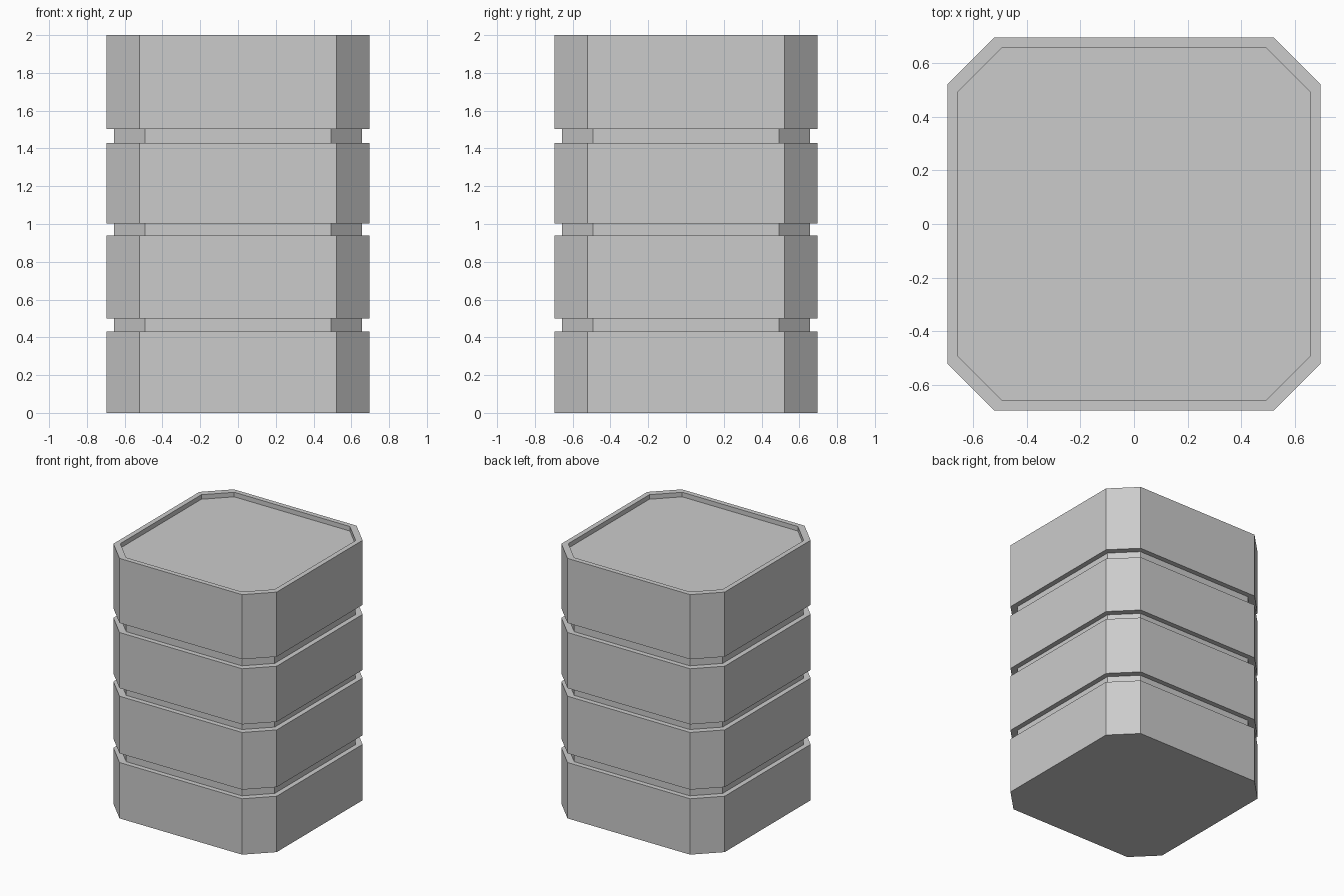
import bpy, bmesh

if "Cube" in bpy.data.objects:
    bpy.data.objects.remove(bpy.data.objects["Cube"])

OUTER = (0.695, 0.522)   # half width, half length of the flat side
INNER = (0.657, 0.492)


def octagon(size, z):
    a, b = size
    return [(x, y, z) for x, y in ((b, -a), (a, -b), (a, b), (b, a),
                                   (-b, a), (-a, b), (-a, -b), (-b, -a))]


def stacked_rings(name, profile):
    """Skin chamfered-square rings from bottom to top and cap both ends."""
    bm = bmesh.new()
    rings = [[bm.verts.new(p) for p in octagon(s, z)] for s, z in profile]
    for low, high in zip(rings, rings[1:]):
        for i in range(8):
            j = (i + 1) % 8
            bm.faces.new((low[i], low[j], high[j], high[i]))
    bm.faces.new(rings[0][::-1])
    bm.faces.new(rings[-1])
    mesh = bpy.data.meshes.new(name)
    bm.to_mesh(mesh)
    bm.free()
    obj = bpy.data.objects.new(name, mesh)
    bpy.context.collection.objects.link(obj)
    return obj


# Body: four wide bands separated by three narrow grooves
profile = [(OUTER, 0.0)]
for groove_bottom, groove_top in ((0.43, 0.50), (0.94, 1.002), (1.43, 1.503)):
    profile += [(OUTER, groove_bottom), (INNER, groove_bottom),
                (INNER, groove_top), (OUTER, groove_top)]

# Raised rim around the sunken lid
profile += [(OUTER, 2.0), (INNER, 2.0), (INNER, 1.965)]

stacked_rings("banded_container", profile)
